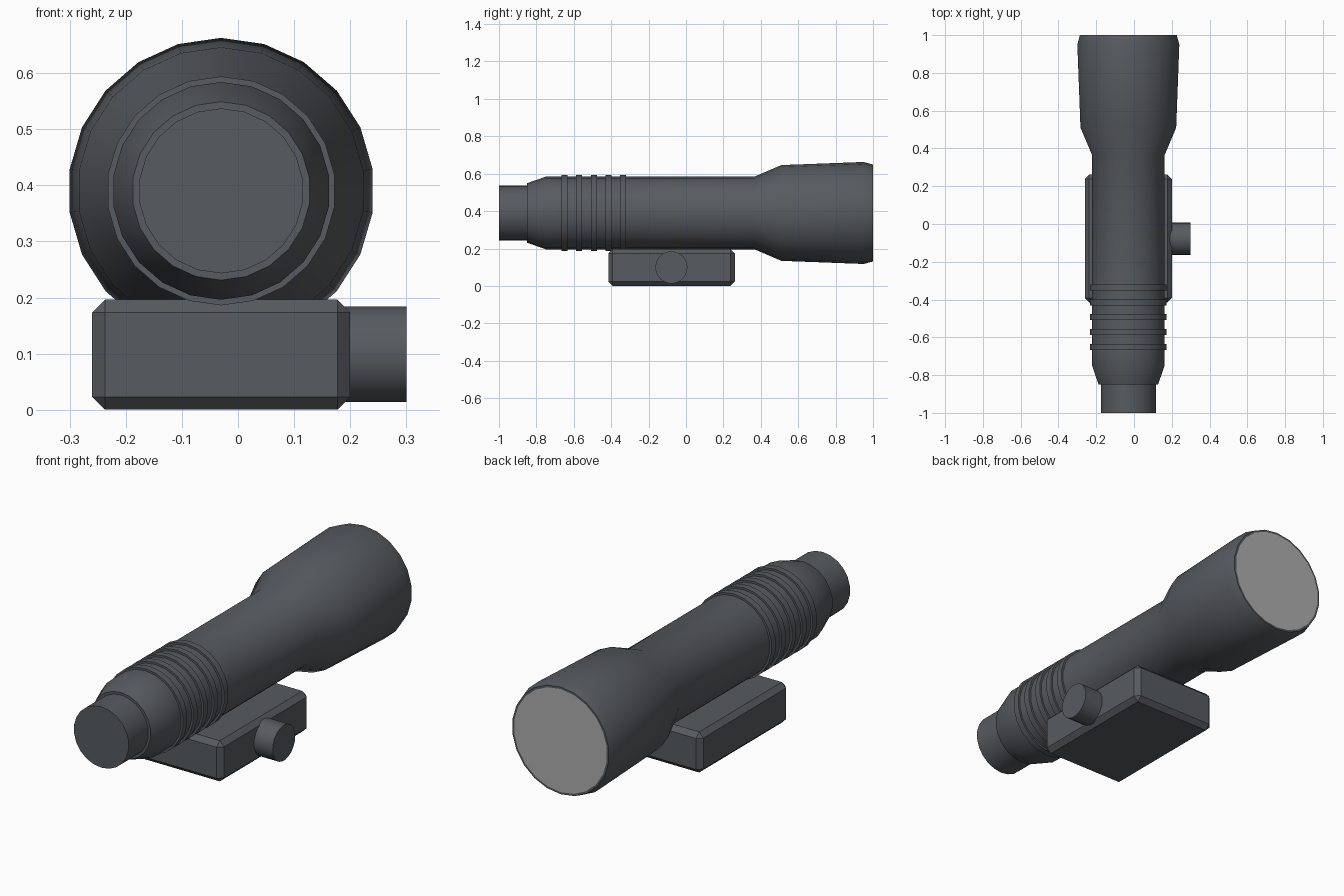
import bpy, bmesh, math
from mathutils import Matrix

if "Cube" in bpy.data.objects:
    bpy.data.objects.remove(bpy.data.objects["Cube"])

SIDES = 22
AXIS_X, AXIS_Z = -0.03, 0.39


def material(name, rgb):
    m = bpy.data.materials.new(name)
    m.diffuse_color = (*rgb, 1)
    m.use_nodes = True
    m.node_tree.nodes["Principled BSDF"].inputs["Base Color"].default_value = m.diffuse_color
    return m


dark = material("dark grey", (0.095, 0.104, 0.115))
pale = material("lens grey", (0.42, 0.42, 0.43))


def finish(name, bm, mats, smooth=True):
    bmesh.ops.recalc_face_normals(bm, faces=bm.faces)
    me = bpy.data.meshes.new(name)
    bm.to_mesh(me)
    bm.free()
    for m in mats:
        me.materials.append(m)
    ob = bpy.data.objects.new(name, me)
    bpy.context.collection.objects.link(ob)
    if smooth:
        bpy.ops.object.select_all(action='DESELECT')
        ob.select_set(True)
        bpy.context.view_layer.objects.active = ob
        bpy.ops.object.shade_smooth_by_angle(angle=math.radians(30))
    return ob


def lathe(profile):
    """Closed solid turned around the scope axis from (y, radius) points."""
    bm = bmesh.new()
    rings = []
    for y, r in profile:
        rings.append([bm.verts.new((AXIS_X + r * math.sin(2 * math.pi * i / SIDES), y,
                                    AXIS_Z + r * math.cos(2 * math.pi * i / SIDES)))
                      for i in range(SIDES)])
    for a, b in zip(rings, rings[1:]):
        for i in range(SIDES):
            j = (i + 1) % SIDES
            bm.faces.new((a[i], a[j], b[j], b[i]))
    bm.faces.new(rings[0])
    bm.faces.new(rings[-1])
    return bm


# Tube: eyepiece, grip, body and flared bell, with grip rings in the profile
profile = [(-1.0, 0.147), (-0.85, 0.147), (-0.85, 0.159), (-0.75, 0.194)]
for k in range(5):
    y = -0.65 + k * 0.0785
    profile += [(y - 0.016, 0.194), (y - 0.016, 0.204), (y + 0.016, 0.204), (y + 0.016, 0.194)]
profile += [(0.365, 0.194), (0.51, 0.256), (0.95, 0.2727), (1.0, 0.259), (1.0, 0.249)]
bm = lathe(profile)
bm.faces.ensure_lookup_table()
bm.faces[-1].material_index = 1  # lens disc
finish("scope_tube", bm, [dark, pale])

# Mount block with chamfered edges
bm = bmesh.new()
bmesh.ops.create_cube(bm, size=1, matrix=Matrix.Translation((-0.03, -0.077, 0.098))
                      @ Matrix.Diagonal((0.46, 0.676, 0.196, 1)))
bmesh.ops.bevel(bm, geom=bm.edges[:], offset=0.023, segments=1, affect='EDGES')
finish("mount_block", bm, [dark], smooth=False)

# Side knob
bm = bmesh.new()
bmesh.ops.create_cone(bm, cap_ends=True, segments=SIDES, radius1=0.086, radius2=0.086, depth=0.11,
                      matrix=Matrix.Translation((0.245, -0.078, 0.099))
                      @ Matrix.Rotation(math.pi / 2, 4, 'Y'))
finish("side_knob", bm, [dark])
